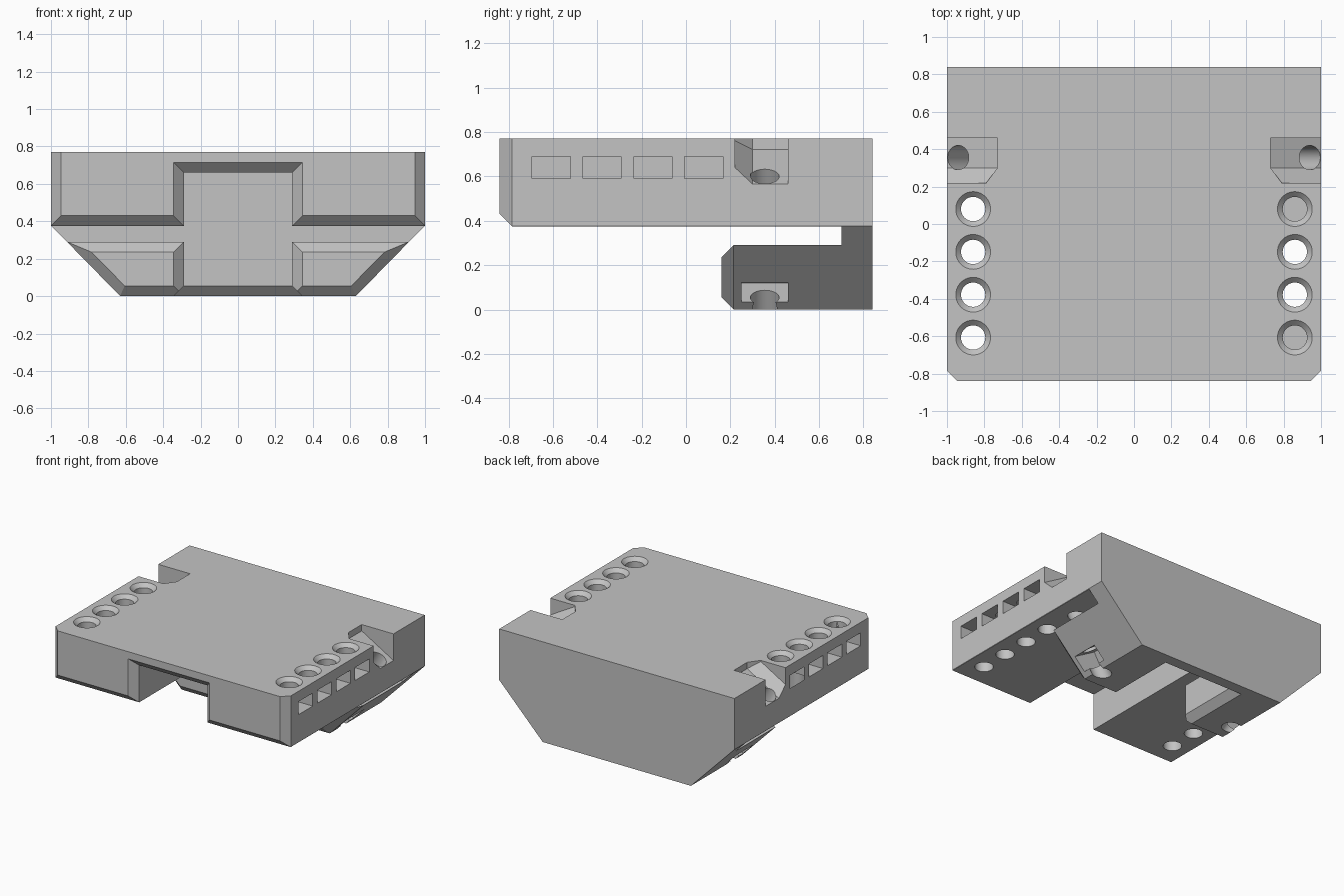
import bpy
import bmesh
from math import radians
from mathutils import Vector, Matrix

if "Cube" in bpy.data.objects:
    bpy.data.objects.remove(bpy.data.objects["Cube"], do_unlink=True)

grey = bpy.data.materials.new("plain_grey")
grey.use_nodes = True
grey.diffuse_color = (0.55, 0.55, 0.55, 1)
grey.node_tree.nodes["Principled BSDF"].inputs["Base Color"].default_value = (0.55, 0.55, 0.55, 1)


def finish(bm, name):
    bmesh.ops.recalc_face_normals(bm, faces=bm.faces)
    mesh = bpy.data.meshes.new(name)
    bm.to_mesh(mesh)
    bm.free()
    mesh.materials.append(grey)
    obj = bpy.data.objects.new(name, mesh)
    bpy.context.collection.objects.link(obj)
    return obj


cutters = []


def cut_hull(name, points):
    """Convex cutter around a few points."""
    bm = bmesh.new()
    for p in points:
        bm.verts.new(p)
    bmesh.ops.convex_hull(bm, input=bm.verts)
    bmesh.ops.dissolve_limit(bm, angle_limit=0.002, verts=bm.verts, edges=bm.edges)
    cutters.append(finish(bm, name))


def cut_box(name, x, y, z):
    cut_hull(name, [(a, b, c) for a in x for b in y for c in z])


def cut_cone(name, start, end, r1, r2):
    """Round cutter between two points."""
    start, end = Vector(start), Vector(end)
    axis = end - start
    turn = axis.to_track_quat('Z', 'Y').to_matrix().to_4x4()
    bm = bmesh.new()
    bmesh.ops.create_cone(bm, cap_ends=True, segments=40, radius1=r1, radius2=r2,
                          depth=axis.length,
                          matrix=Matrix.Translation((start + end) / 2) @ turn)
    cutters.append(finish(bm, name))


# Body: side profile with the clamping gap, extruded across the width
side = [(-.84, .77), (.84, .77), (.84, 0), (.215, 0), (.16, .055), (.16, .235),
        (.215, .29), (.70, .29), (.70, .375), (-.785, .375), (-.84, .43)]
bm = bmesh.new()
face = bm.faces.new([bm.verts.new((-1, y, z)) for y, z in side])
ext = bmesh.ops.extrude_face_region(bm, geom=[face])
bmesh.ops.translate(bm, vec=(2, 0, 0),
                    verts=[v for v in ext["geom"] if isinstance(v, bmesh.types.BMVert)])
body = finish(bm, "clamp_body")


def slant(z):
    return .63 + z * .98


tilt = Vector((.5, 0, .866))       # direction of the clamping bolts
bolt = Vector((.94, .355, .60))    # where a bolt meets its pocket floor
nut = bolt - tilt * .63            # lower face of the nut slot


def floor(x):
    return bolt.z - (x - bolt.x) * .577


for s in (1, -1):
    def m(p):
        return (p[0] * s, p[1], p[2])

    # Slanted underside
    cut_hull("slant_cutter", [m((x, y, z)) for y in (-1, 1) for x, z in
                              [(slant(-.1), -.1), (slant(.44), .44), (1.3, .44), (1.3, -.1)]])
    # Chamfer of the slanted jaw edge
    cut_hull("jaw_chamfer_cutter",
             [m((slant(z) - inset, y, z)) for z in (-.1, .33)
              for y, inset in ((.10, .163), (.25, -.05))]
             + [m((1.3, y, z)) for z in (-.1, .33) for y in (.10, .25)])
    # Front corner chamfer of the upper plate
    cut_hull("corner_cutter", [m((x, y, z)) for z in (.3, .9) for x, y in
                               [(.845, -.94), (1.1, -.685), (1.1, -.94)]])
    # Pocket for the bolt head
    cut_hull("pocket_cutter",
             [m((x, y, floor(x) + lift)) for x, y, lift in
              [(.73, .46, 0), (.73, .30, 0), (1.1, .30, 0), (1.1, .46, 0),
               (.79, .22, .075), (1.1, .22, .075)]]
             + [m((x, y, .9)) for x, y in
                [(.73, .46), (.73, .30), (.79, .22), (1.1, .22), (1.1, .46)]])
    # Nut slot open on the slanted face
    along = Vector((.866, 0, -.5))
    cut_hull("nut_slot_cutter", [m(nut + along * a + tilt * t + Vector((0, y, 0)))
                                 for a in (-.13, .4) for t in (0, .12)
                                 for y in (-.105, .105)])
    # Tilted bolt hole
    cut_cone("bolt_cutter", m(bolt - tilt * .85), m(bolt + tilt * .3), .065, .065)
    # Countersunk holes with side slots
    for i in range(4):
        y = .08 - .229 * i
        x = .86 * s
        cut_cone("hole_cutter", (x, y, .2), (x, y, .9), .065, .065)
        cut_cone("countersink_cutter", (x, y, .707), (x, y, .80), .03, .123)
        cut_box("side_slot_cutter", (.77 * s, 1.1 * s), (y - .086, y + .086), (.59, .69))

# Chamfers around the channel: plate front, jaw front and underside
cut_hull("channel_front_cutter", [(x, y, z) for y, w, top in
                                  [(-.94, .445, .815), (-.70, .205, .575)]
                                  for x in (-w, w) for z in (.3, top)])
cut_hull("channel_jaw_cutter", [(x, y, z) for y, w in [(.10, .405), (.305, .20)]
                                for x in (-w, w) for z in (-.1, .33)])
cut_hull("channel_bottom_cutter", [(x, y, z) for z, w, end in
                                   [(-.05, .395, .805), (.16, .185, .595)]
                                   for x in (-w, w) for y in (-1, end)])
# Main channel
cut_box("channel_cutter", (-.29, .29), (-1.1, .70), (-.1, .66))

# Apply all cuts
bpy.ops.object.select_all(action='DESELECT')
bpy.context.view_layer.objects.active = body
body.select_set(True)
for c in cutters:
    mod = body.modifiers.new("cut", 'BOOLEAN')
    mod.operation = 'DIFFERENCE'
    mod.solver = 'EXACT'
    mod.object = c
    bpy.ops.object.modifier_apply(modifier=mod.name)
    bpy.data.objects.remove(c, do_unlink=True)
bpy.ops.object.shade_smooth_by_angle(angle=radians(25))
